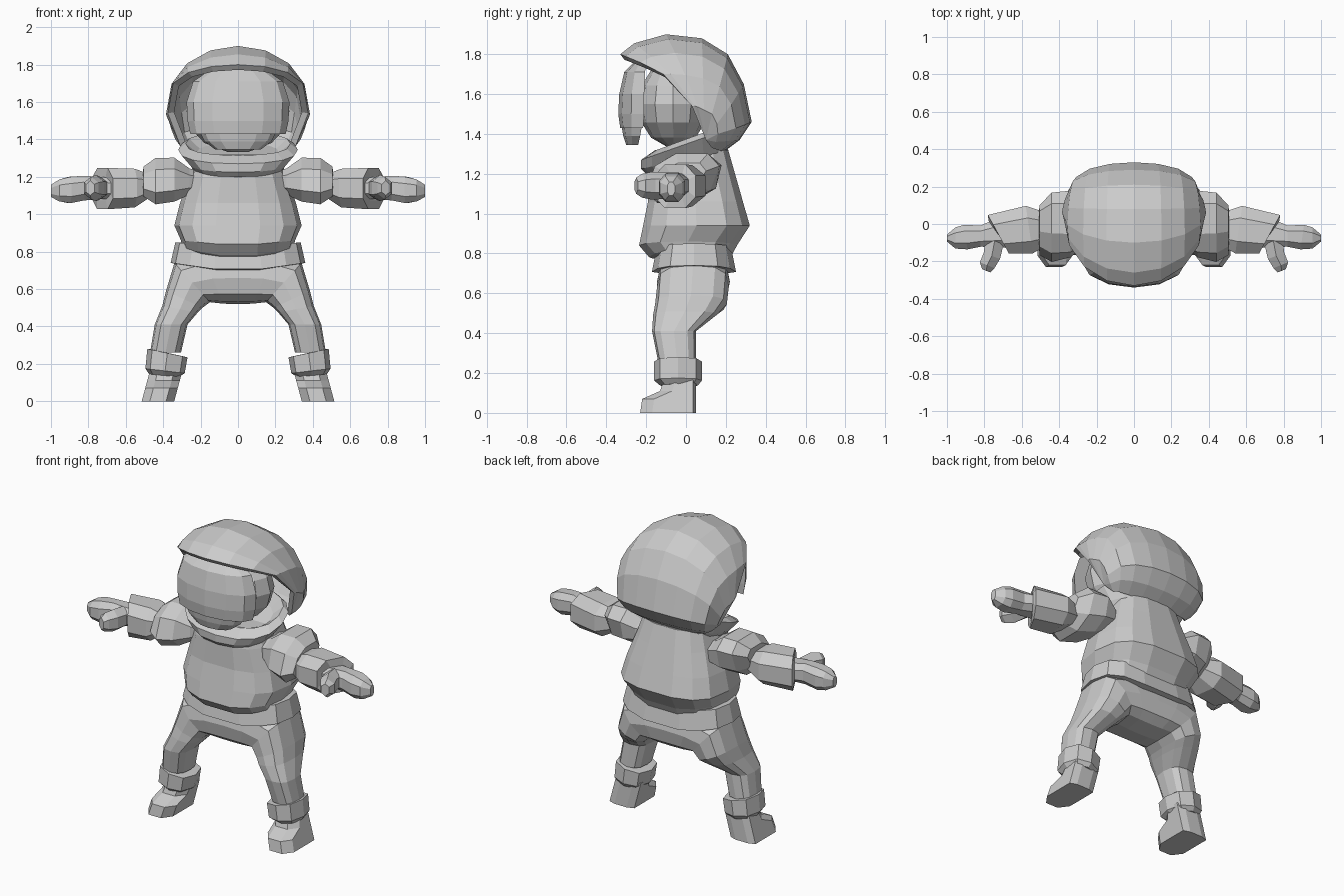
import bpy, bmesh, math
from mathutils import Vector

grey = bpy.data.materials.new("suit_grey")
grey.diffuse_color = (0.6, 0.6, 0.6, 1)


def loft(name, rings, caps=True, closed=True, mirror=False):
    """Skin a list of equal point loops, optionally mirrored in x."""
    bm = bmesh.new()
    for s in ((1, -1) if mirror else (1,)):
        vs = [[bm.verts.new((p[0] * s, p[1], p[2])) for p in r] for r in rings]
        n = len(rings[0])
        for a, b in zip(vs, vs[1:]):
            for i in range(n if closed else n - 1):
                j = (i + 1) % n
                bm.faces.new((a[i], a[j], b[j], b[i]))
        if caps:
            bm.faces.new(vs[0])
            bm.faces.new(vs[-1])
    # drop the inner wall where mirrored halves meet at x = 0
    if mirror:
        wall = [f for f in bm.faces if all(abs(v.co.x) < 1e-4 for v in f.verts)]
        bmesh.ops.delete(bm, geom=wall, context='FACES')
    bmesh.ops.remove_doubles(bm, verts=bm.verts, dist=0.0005)
    bmesh.ops.recalc_face_normals(bm, faces=bm.faces)
    me = bpy.data.meshes.new(name)
    bm.to_mesh(me)
    bm.free()
    me.materials.append(grey)
    ob = bpy.data.objects.new(name, me)
    bpy.context.collection.objects.link(ob)
    return ob


def ring(c, u, v, n=8, p=1.0, off=0.5):
    """Super-ellipse loop around c with half axes u and v."""
    c, u, v = Vector(c), Vector(u), Vector(v)

    def pw(t):
        return math.copysign(abs(t) ** p, t) if abs(t) > 1e-6 else 0.0
    angs = [(i + off) * math.tau / n for i in range(n)]
    return [c + u * pw(math.cos(a)) + v * pw(math.sin(a)) for a in angs]


def level(z, rx, yf, yb, sag=0.0, n=14, p=0.7):
    """Body ring at height z, dipping by sag on the centre line."""
    r = ring((0, (yf + yb) / 2, z), (rx, 0, 0), (0, (yb - yf) / 2, 0), n, p, 0)
    for q in r:
        q.z -= sag * (1 - abs(q.x) / rx)
    return r


def limb(inner, outer, yf, yb, n=8, p=0.8):
    """Leg ring from its inner and outer (x, z) points."""
    cx, cz = (inner[0] + outer[0]) / 2, (inner[1] + outer[1]) / 2
    return ring((cx, (yf + yb) / 2, cz), (outer[0] - cx, 0, outer[1] - cz),
                (0, (yb - yf) / 2, 0), n, p, 0)


# Jacket body and belt
loft("jacket", [level(*a) for a in (
    (0.80, 0.27, -0.17, 0.20, 0.04), (0.815, 0.295, -0.19, 0.23, 0.05),
    (0.86, 0.305, -0.24, 0.26, 0.03), (0.94, 0.34, -0.22, 0.325),
    (1.06, 0.31, -0.195, 0.29), (1.20, 0.26, -0.19, 0.25),
    (1.32, 0.22, -0.16, 0.215))])
loft("belt", [level(*a) for a in (
    (0.85, 0.335, -0.15, 0.23, 0.03), (0.74, 0.36, -0.175, 0.255, 0.05),
    (0.735, 0.33, -0.14, 0.22, 0.05))])

# Trousers: rings fan round the crotch from the centre line into each leg
loft("trousers", [limb(*a, 12, 0.7) for a in (
    ((0.0, 0.52), (0.0, 0.80), -0.145, 0.22),
    ((0.08, 0.522), (0.19, 0.79), -0.145, 0.22),
    ((0.15, 0.53), (0.34, 0.74), -0.145, 0.215),
    ((0.19, 0.50), (0.385, 0.59), -0.155, 0.205),
    ((0.215, 0.475), (0.405, 0.51), -0.165, 0.155),
    ((0.27, 0.41), (0.445, 0.41), -0.17, 0.05),
    ((0.305, 0.26), (0.47, 0.26), -0.14, 0.05))], mirror=True)
loft("ankle_cuffs", [limb(*a) for a in (
    ((0.29, 0.24), (0.475, 0.28), -0.14, 0.06),
    ((0.27, 0.235), (0.485, 0.28), -0.16, 0.08),
    ((0.285, 0.15), (0.495, 0.175), -0.16, 0.08),
    ((0.315, 0.13), (0.475, 0.145), -0.13, 0.06))], mirror=True)

# Boots: a side profile repeated across the width, rounded at the toe
profile = [(0.05, 0), (0.05, 0.17), (-0.11, 0.17), (-0.13, 0.11),
           (-0.22, 0.07), (-0.23, 0)]
loft("boots", [[(0.428 - 0.27 * z + 0.087 * s,
                 y + (0.06 * (abs(s) > 0.8) if y < -0.1 else -0.015 * (abs(s) > 0.8)), z)
                for y, z in profile] for s in (-1, -0.5, 0.5, 1)], mirror=True)


# Arms: rings stacked outward along x; skew slides the front edge in x
def arm(x, z0, z1, y0, y1, skew=0.0, lean=0.0):
    return ring((x, (y0 + y1) / 2, (z0 + z1) / 2), (skew, (y1 - y0) / 2, 0),
                (0, lean, (z1 - z0) / 2), 8, 0.8)


loft("upper_sleeves", [arm(*a) for a in (
    (0.20, 1.12, 1.23, -0.08, 0.10), (0.26, 1.10, 1.25, -0.12, 0.15),
    (0.34, 1.06, 1.31, -0.175, 0.175, 0, 0.03), (0.44, 1.045, 1.31, -0.19, 0.155, 0, 0.05),
    (0.505, 1.09, 1.26, -0.15, 0.085, 0, 0.05), (0.51, 1.13, 1.22, -0.10, 0.05))], mirror=True)
loft("forearm_sleeves", [arm(*a) for a in (
    (0.48, 1.08, 1.22, -0.13, 0.07), (0.56, 1.03, 1.25, -0.165, 0.105, 0.02),
    (0.725, 1.02, 1.255, -0.165, 0.055, 0.06),
    (0.73, 1.07, 1.21, -0.12, 0.02, 0.05))], mirror=True)
loft("mittens", [arm(*a) for a in (
    (0.71, 1.08, 1.20, -0.13, 0.03, 0.04), (0.82, 1.07, 1.21, -0.125, -0.005),
    (0.90, 1.055, 1.205, -0.14, 0.0, 0.01), (0.955, 1.065, 1.19, -0.135, -0.015),
    (1.0, 1.09, 1.16, -0.095, -0.055))], mirror=True)
loft("thumbs", [ring((x, y, z), (r, r * 0.4, 0), (0, 0, h), 6) for x, y, z, r, h in (
    (0.745, -0.09, 1.14, 0.055, 0.065), (0.76, -0.17, 1.14, 0.05, 0.07),
    (0.785, -0.22, 1.14, 0.045, 0.06), (0.79, -0.25, 1.14, 0.025, 0.04))], mirror=True)

# Hood: arches fanned from the brim over the crown to the nape
# (crown y, z, side y, z, half width, y and z roundness)
arches = ((-0.33, 1.80, 0.03, 1.54, 0.375, 0.95, 0.5),
          (-0.26, 1.855, 0.045, 1.54, 0.38, 0.95, 0.7),
          (-0.10, 1.90, 0.06, 1.535, 0.385, 0.95, 0.85),
          (0.08, 1.88, 0.09, 1.52, 0.38, 0.9, 0.85),
          (0.21, 1.80, 0.13, 1.50, 0.37, 0.75, 0.8),
          (0.29, 1.65, 0.155, 1.45, 0.355, 0.65, 0.75),
          (0.33, 1.46, 0.16, 1.40, 0.335, 0.65, 0.75),
          (0.27, 1.37, 0.15, 1.36, 0.305, 0.65, 0.8),
          (0.19, 1.31, 0.13, 1.33, 0.27, 0.8, 0.85))
rows = []
for py, pz, sy, sz, w, ky, kz in arches:
    row = []
    for i in range(-4, 5):
        c, s = math.cos(i * math.pi / 8), math.sin(i * math.pi / 8)
        c = max(c, 0) if abs(i) < 4 else 0
        row.append((w * s, sy + (py - sy) * c ** ky, sz + (pz - sz) * c ** kz))
    # both ends gather at the jaw hinge
    rows.append([(-0.31, 0.10, 1.37)] + row + [(0.31, 0.10, 1.37)])
hood = loft("hood", rows, caps=False, closed=False)
mod = hood.modifiers.new("thickness", 'SOLIDIFY')
mod.thickness = 0.035
# push the wall towards the inside of the hood
top = min(hood.data.polygons, key=lambda f: (f.center - Vector((0, 0, 1.9))).length)
mod.offset = -1 if top.normal.z > 0 else 1


# Collar that wraps under the chin and rises to the hood sides
def collar_loop(rx, yf, yb, zf, zb):
    r = ring((0, (yf + yb) / 2, 0), (rx, 0, 0), (0, (yb - yf) / 2, 0), 16, 0.85, 0)
    for q in r:
        q.z = zf + (zb - zf) * (q.y - yf) / (yb - yf)
    return r


loft("collar", [collar_loop(*a) for a in (
    (0.24, -0.20, 0.20, 1.20, 1.29), (0.265, -0.225, 0.21, 1.225, 1.32),
    (0.32, -0.225, 0.20, 1.27, 1.42), (0.28, -0.16, 0.18, 1.315, 1.44),
    (0.22, -0.12, 0.13, 1.28, 1.38))])

# Head inside the hood
loft("head", [level(1.55 + 0.22 * math.sin(a), 0.265 * math.cos(a) + 0.01,
                    -0.06 - 0.18 * math.cos(a), -0.06 + 0.17 * math.cos(a), 0, 12, 0.95)
              for a in (math.radians(d) for d in (-80, -50, -25, 0, 25, 50, 80))])


# Rounded face shield with a narrower chin piece
def shield(z, yf, w, ys):
    return [(w * math.sin(a), ys + (yf - ys) * math.cos(a), z)
            for a in (math.radians(d) for d in range(-90, 91, 30))]


loft("face_shield", [shield(*a) for a in (
    (1.785, -0.235, 0.13, -0.20), (1.71, -0.31, 0.24, -0.205),
    (1.60, -0.335, 0.275, -0.21), (1.50, -0.34, 0.27, -0.21),
    (1.43, -0.33, 0.255, -0.215))])
loft("chin_guard", [shield(*a) for a in (
    (1.45, -0.325, 0.21, -0.22), (1.39, -0.315, 0.18, -0.23),
    (1.345, -0.30, 0.12, -0.24))])
